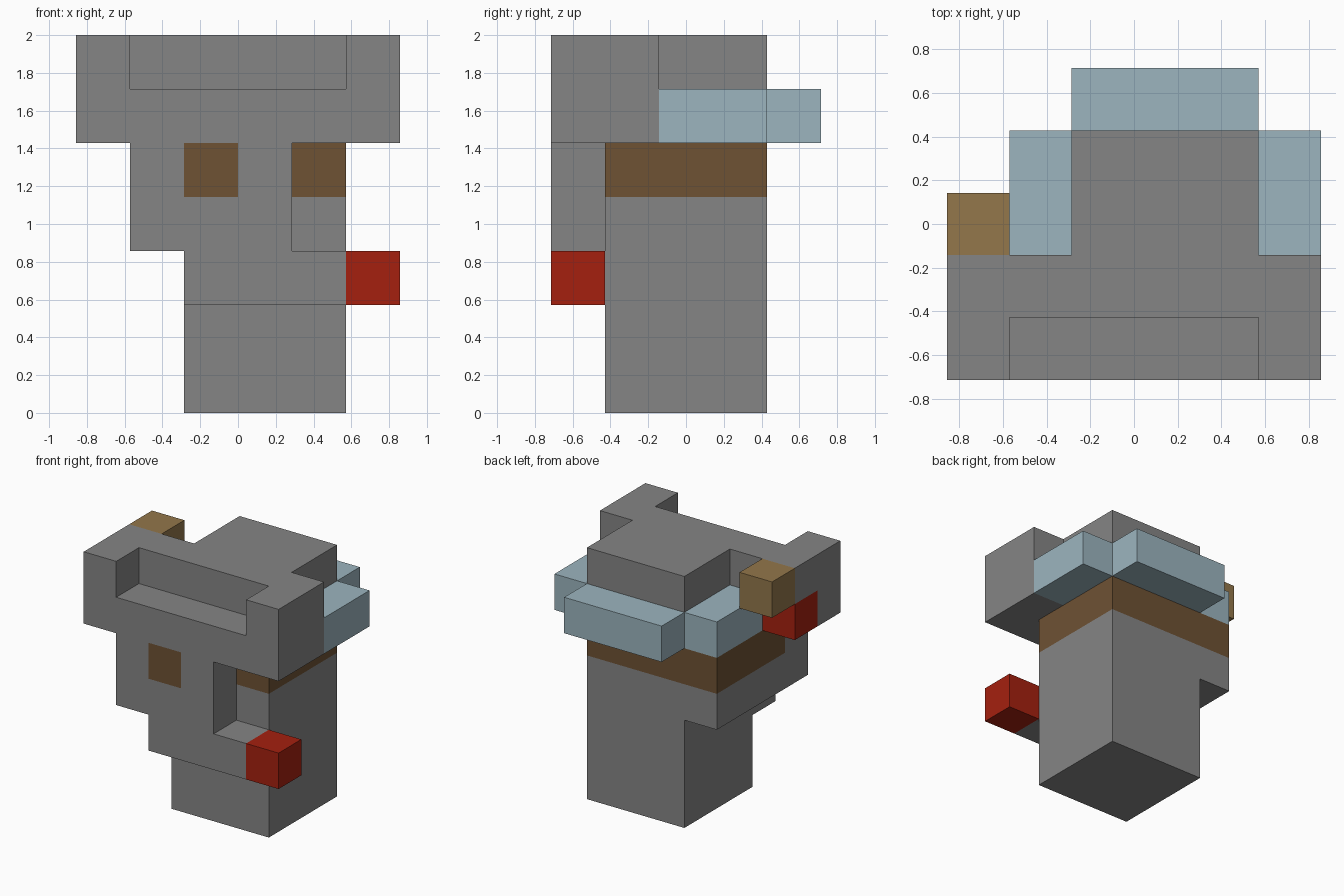
import bpy, bmesh
from mathutils import Vector

cube = bpy.data.objects.get("Cube")
if cube:
    bpy.data.objects.remove(cube, do_unlink=True)

UNIT = 2 / 7                      # edge of one building block
ORIGIN = Vector((-3, -2.5, 0))    # grid corner, in blocks


def material(name, rgb):
    m = bpy.data.materials.new(name)
    m.use_nodes = True
    m.diffuse_color = (*rgb, 1)
    m.node_tree.nodes["Principled BSDF"].inputs["Base Color"].default_value = (*rgb, 1)
    return m


grey = material("stone grey", (0.235, 0.235, 0.235))
brown = material("dark brown", (0.156, 0.084, 0.034))
tan = material("tan", (0.292, 0.184, 0.07))
blue = material("pale blue", (0.333, 0.462, 0.521))
red = material("red", (0.376, 0.0144, 0.0048))


def box(x0, x1, y0, y1, z0, z1):
    """All grid blocks between the given corners."""
    return {(x, y, z) for x in range(x0, x1) for y in range(y0, y1) for z in range(z0, z1)}


# Each part is a union of boxes on the block grid
eye = box(2, 3, 0, 1, 4, 5)
cheek = box(0, 1, 1, 2, 5, 6)
parts = {
    "body": (grey, box(2, 5, 1, 4, 0, 3) | box(1, 5, 1, 4, 3, 4)),
    "face": (grey, (box(2, 5, 0, 1, 2, 3) | box(1, 4, 0, 1, 3, 5)) - eye),
    "eye": (brown, eye),
    "head_band": (brown, box(1, 5, 1, 4, 4, 5)),
    "brow": (grey, (box(0, 6, 0, 2, 5, 6) | box(2, 5, 2, 4, 5, 6)) - cheek),
    "crown": (grey, box(0, 6, 1, 2, 6, 7) | box(2, 5, 2, 4, 6, 7)
              | box(0, 1, 0, 1, 6, 7) | box(5, 6, 0, 1, 6, 7)),
    "right_ear_block": (red, cheek),
    "pipe_tip": (red, box(5, 6, 0, 1, 2, 3)),
    "top_knob": (tan, box(0, 1, 2, 3, 6, 7)),
    "right_side_ledge": (blue, box(1, 2, 2, 4, 5, 6)),
    "left_side_ledge": (blue, box(5, 6, 2, 4, 5, 6)),
    "back_ledge": (blue, box(2, 5, 4, 5, 5, 6)),
}
filled = set().union(*(cells for _, cells in parts.values()))


def build(name, mat, cells):
    """Skin the part, leaving out faces buried against other blocks."""
    bm = bmesh.new()
    for cell in sorted(cells):
        centre = Vector(cell) + Vector((0.5, 0.5, 0.5)) + ORIGIN
        for axis in range(3):
            for sign in (-1, 1):
                n = Vector((0, 0, 0))
                n[axis] = sign
                if tuple(int(c + d) for c, d in zip(cell, n)) in filled:
                    continue
                u = Vector((0, 0, 0))
                u[(axis + 1) % 3] = 0.5
                v = n.cross(u)
                mid = centre + n * 0.5
                corners = (mid - u - v, mid + u - v, mid + u + v, mid - u + v)
                bm.faces.new([bm.verts.new(p * UNIT) for p in corners])
    bmesh.ops.remove_doubles(bm, verts=bm.verts, dist=0.001)
    bmesh.ops.dissolve_limit(bm, angle_limit=0.01, verts=bm.verts, edges=bm.edges)
    mesh = bpy.data.meshes.new(name)
    bm.to_mesh(mesh)
    bm.free()
    mesh.materials.append(mat)
    bpy.context.collection.objects.link(bpy.data.objects.new(name, mesh))


for name, (mat, cells) in parts.items():
    build(name, mat, cells)
